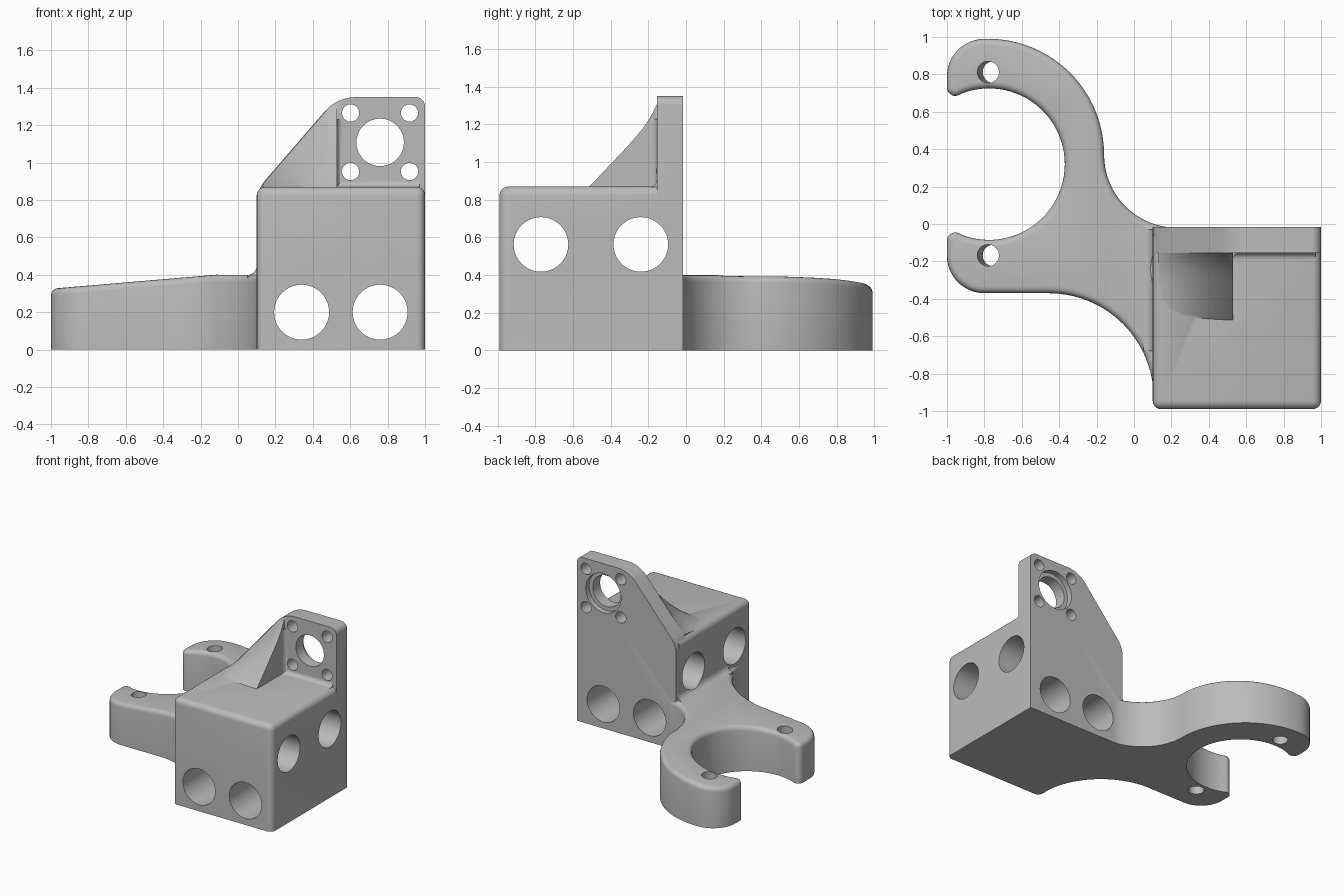
import bpy, bmesh
from math import sin, cos, radians, pi
from mathutils import Matrix, Vector

if "Cube" in bpy.data.objects:
    bpy.data.objects.remove(bpy.data.objects["Cube"], do_unlink=True)

grey = bpy.data.materials.new("plain grey")
grey.use_nodes = True
grey.diffuse_color = (0.5, 0.5, 0.5, 1)
grey.node_tree.nodes["Principled BSDF"].inputs["Base Color"].default_value = (0.5, 0.5, 0.5, 1)


def finish(name, bm):
    bmesh.ops.recalc_face_normals(bm, faces=bm.faces)
    mesh = bpy.data.meshes.new(name)
    bm.to_mesh(mesh)
    bm.free()
    mesh.materials.append(grey)
    ob = bpy.data.objects.new(name, mesh)
    bpy.context.collection.objects.link(ob)
    return ob


def arc(cx, cy, r, start, end, steps=12):
    angles = [radians(start + (end - start) * i / steps) for i in range(steps + 1)]
    return [(cx + r * cos(a), cy + r * sin(a)) for a in angles]


def round_corner(before, corner, after, r, steps=8):
    """Points of an arc tangent to both sides of a corner."""
    b, c, a = Vector(before), Vector(corner), Vector(after)
    d1, d2 = (b - c).normalized(), (a - c).normalized()
    half = d1.angle(d2) / 2
    centre = c + (d1 + d2).normalized() * (r / sin(half))
    reach = r * cos(half) / sin(half)
    p, q = c + d1 * reach - centre, c + d2 * reach - centre
    return [tuple(centre + p.lerp(q, i / steps).normalized() * r) for i in range(steps + 1)]


def prism(outline, axis, lo, hi):
    """Extrude a 2D outline along an axis."""
    place = {"x": lambda a, b, t: (t, a, b),
             "y": lambda a, b, t: (a, t, b),
             "z": lambda a, b, t: (a, b, t)}[axis]
    bm = bmesh.new()
    rings = [[bm.verts.new(place(a, b, t)) for a, b in outline] for t in (lo, hi)]
    bm.faces.new(rings[0])
    bm.faces.new(rings[1])
    n = len(outline)
    for i in range(n):
        j = (i + 1) % n
        bm.faces.new((rings[0][i], rings[0][j], rings[1][j], rings[1][i]))
    bmesh.ops.remove_doubles(bm, verts=bm.verts, dist=0.0005)
    bmesh.ops.recalc_face_normals(bm, faces=bm.faces)
    return bm


def fillet(name, cx, cy, sx, sy, r, axis, lo, hi):
    """Concave strip along an inside corner."""
    d = 0.02
    curve = [(cx + sx * r * (1 - sin(t * pi / 12)), cy + sy * r * (1 - cos(t * pi / 12)))
             for t in range(7)]
    outline = [(cx - sx * d, cy - sy * d), (cx + sx * r, cy - sy * d)]
    outline += curve + [(cx - sx * d, cy + sy * r)]
    return finish(name, prism(outline, axis, lo, hi))


def cylinder(centre, axis, r, length):
    bm = bmesh.new()
    rot = Vector((0, 0, 1)).rotation_difference(Vector(axis)).to_matrix().to_4x4()
    bmesh.ops.create_cone(bm, cap_ends=True, segments=40, radius1=r, radius2=r, depth=length,
                          matrix=Matrix.Translation(centre) @ rot)
    ob = finish("hole_cutter", bm)
    ob.hide_render = True
    return ob


def combine(target, other, operation):
    mod = target.modifiers.new("join", "BOOLEAN")
    mod.operation, mod.solver, mod.object = operation, "EXACT", other
    bpy.context.view_layer.objects.active = target
    bpy.ops.object.modifier_apply(modifier=mod.name)
    bpy.data.objects.remove(other, do_unlink=True)


# Main block with rounded top and front edges
bm = prism([(0.1, -0.99), (1, -0.99), (1, -0.06), (0.1, -0.06)], "z", 0, 0.87)
edges = []
for e in bm.edges:
    mid = (e.verts[0].co + e.verts[1].co) / 2
    if mid.z > 0.1 and mid.y < -0.1:
        edges.append(e)
bmesh.ops.bevel(bm, geom=edges, offset=0.045, segments=5, profile=0.5, affect="EDGES")
bracket = finish("bracket", bm)

# Upright plate with a sloping shoulder
low, high, top_right = (0.1, 0.853), (0.53, 1.35), (1, 1.35)
outline = [(0.1, 0), (1, 0)]
outline += round_corner((1, 0), top_right, high, 0.05)
outline += round_corner(top_right, high, low, 0.22)
outline += round_corner(high, low, (0.1, 0), 0.19)
plate = finish("upright_plate", prism(outline, "y", -0.155, -0.015))

# Twisted gusset between the plate and the block top
bm = bmesh.new()
bmesh.ops.create_grid(bm, x_segments=14, y_segments=18, size=0.5)
for v in bm.verts:
    depth = v.co.y + 0.5
    x = 0.13 + 0.4 * (v.co.x + 0.5)
    rise = min(1.156 * (x - 0.1) - 0.005, 0.455)
    v.co = (x, -0.53 + 0.375 * depth, 0.852 + rise * (0.87 * depth + 0.13 * depth ** 8))
back = [e for e in bm.edges if all(v.co.y > -0.156 for v in e.verts)]
ext = bmesh.ops.extrude_edge_only(bm, edges=back)
for v in ext["geom"]:
    if isinstance(v, bmesh.types.BMVert):
        v.co.y = -0.1
        v.co.z -= 0.02
ext = bmesh.ops.extrude_face_region(bm, geom=bm.faces[:], use_keep_orig=True)
for v in ext["geom"]:
    if isinstance(v, bmesh.types.BMVert):
        v.co.z = 0.75
gusset = finish("gusset", bm)

# Open clamp arm: hooked ring blending into the block
outline = arc(0.23, 0.37, 0.39, 270, 180, 16)
outline += arc(-0.78, 0.37, 0.62, 0, 90, 24)
outline += arc(-0.8, 0.79, 0.2, 90, 180)
outline += arc(-0.955, 0.73, 0.045, 180, 290, 8)
outline += arc(-0.775, 0.32, 0.405, 110, -110, 48)
outline += arc(-0.955, -0.09, 0.045, 70, 180, 8)
outline += arc(-0.8, -0.17, 0.2, 180, 270)
outline += arc(-0.455, -0.93, 0.56, 90, 0, 20)
outline += [(0.3, -0.93), (0.3, -0.02)]
bm = prism(outline, "z", 0, 0.4)
bmesh.ops.bisect_plane(bm, geom=bm.verts[:] + bm.edges[:] + bm.faces[:],
                       plane_co=(-0.12, 0, 0), plane_no=(1, 0, 0))
for v in bm.verts:
    if v.co.z > 0.1 and v.co.x < -0.12:
        v.co.z += 0.085 * (v.co.x + 0.12)
bm.normal_update()
rim = [e for e in bm.edges if all(v.co.z > 0.1 for v in e.verts)
       and len(e.link_faces) == 2 and e.calc_face_angle() > 0.8]
bmesh.ops.bevel(bm, geom=rim, offset=0.035, segments=4, profile=0.5,
                affect="EDGES", clamp_overlap=False)
arm = finish("clamp_arm", bm)

# Soft inside corners
fillets = [
    fillet("arm_fillet", 0.1, 0.399, -1, 1, 0.05, "y", -0.68, -0.03),
    fillet("plate_fillet", -0.155, 0.87, -1, 1, 0.035, "x", 0.5, 0.97),
    fillet("gusset_fillet", 0.53, -0.155, 1, -1, 0.03, "z", 0.84, 1.23),
]
for part in [plate, gusset, arm] + fillets:
    combine(bracket, part, "UNION")

# Through holes in the block
cutters = [cylinder((x, -0.5, 0.2), (0, 1, 0), 0.147, 1.4) for x in (0.34, 0.76)]
cutters += [cylinder((0.55, y, 0.563), (1, 0, 0), 0.145, 1.2) for y in (-0.77, -0.24)]
# Plate bore, rear counterbore and four screw holes
cutters.append(cylinder((0.76, -0.1, 1.108), (0, 1, 0), 0.127, 0.3))
cutters.append(cylinder((0.76, 0.02, 1.108), (0, 1, 0), 0.16, 0.16))
cutters += [cylinder((x, -0.1, z), (0, 1, 0), 0.046, 0.3)
            for x in (0.602, 0.917) for z in (0.952, 1.265)]
# Clamp screw holes, square to the sloping top
cutters += [cylinder((-0.765, y, 0.17), (-0.085, 0, 1), 0.058, 0.8) for y in (0.812, -0.168)]
for cutter in cutters:
    combine(bracket, cutter, "DIFFERENCE")

bpy.ops.object.select_all(action="DESELECT")
bracket.select_set(True)
bpy.context.view_layer.objects.active = bracket
bpy.ops.object.shade_smooth_by_angle(angle=radians(32))
